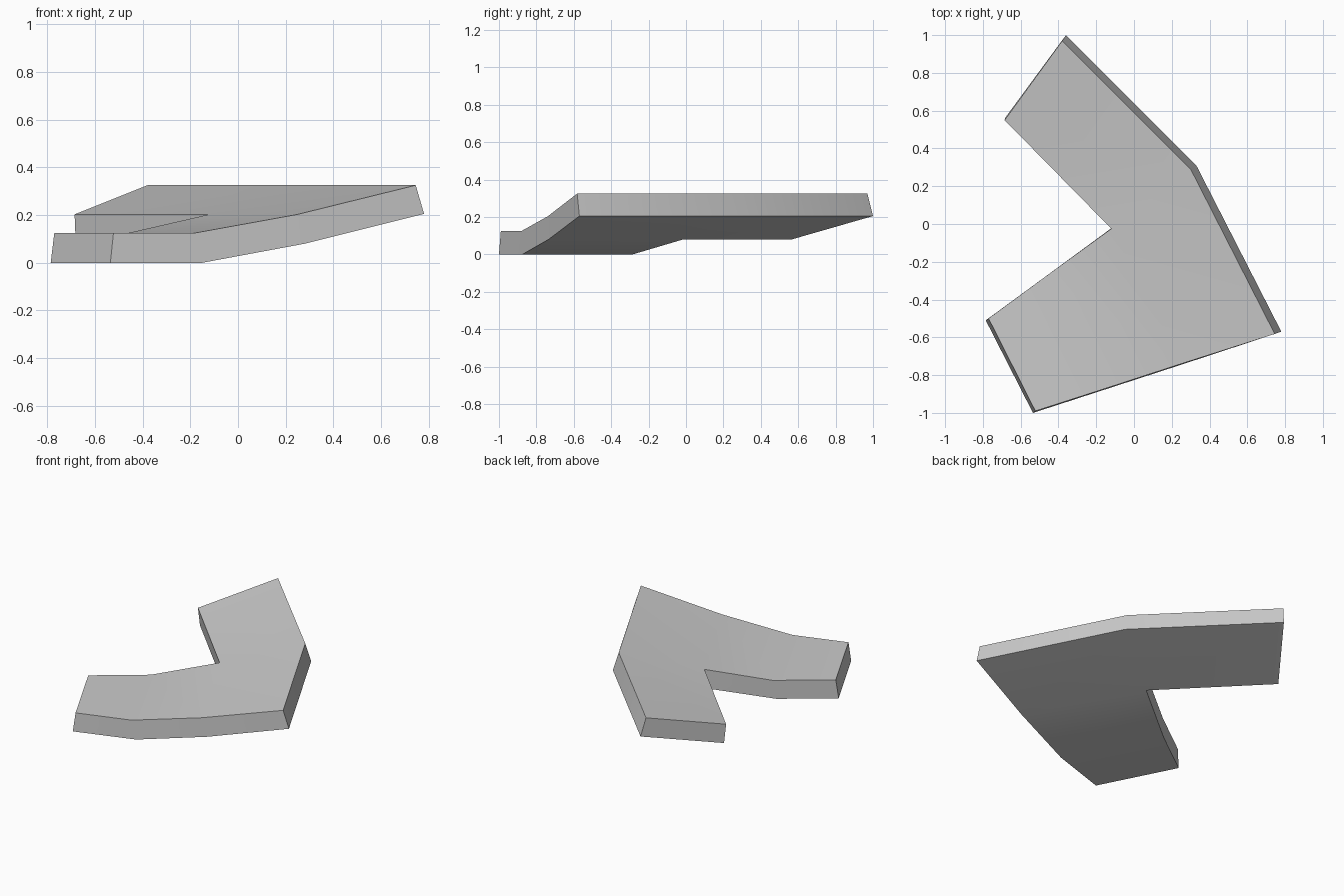
import bpy
import bmesh
import math

default_cube = bpy.data.objects.get("Cube")
if default_cube:
    bpy.data.objects.remove(default_cube, do_unlink=True)

# Grey material
grey = bpy.data.materials.new("plain grey")
grey.use_nodes = True
grey_colour = (0.6, 0.6, 0.6, 1)
grey.diffuse_color = grey_colour
grey.node_tree.nodes["Principled BSDF"].inputs["Base Color"].default_value = grey_colour

# Corners and fold ends: (x, y) on the upper side, then (x, y) on the underside
corners = {
    "left_tip_inner": ((-.77, -.50), (-.785, -.51)),
    "left_tip_outer": ((-.522, -.99), (-.535, -1)),
    "low_fold_inner": ((-.46, -.272), (-.478, -.285)),
    "low_fold_outer": ((-.18, -.88), (-.15, -.875)),
    "notch": ((-.12, -.025), (-.11, -.015)),
    "mid_fold_outer": ((.25, -.74), (.28, -.735)),
    "elbow": ((.30, .29), (.33, .31)),
    "right_tip": ((.745, -.582), (.78, -.57)),
    "back_tip_inner": ((-.685, .55), (-.68, .565)),
    "back_tip_outer": ((-.38, .97), (-.36, 1)),
}

# Heights (upper, under) of the three fold levels
low, middle, high = (.125, 0), (.203, .08), (.325, .205)
levels = {name: middle for name in corners}
for name in ("left_tip_inner", "left_tip_outer", "low_fold_inner", "low_fold_outer"):
    levels[name] = low
for name in ("elbow", "right_tip", "back_tip_outer"):
    levels[name] = high

# Flat panels between the folds, counter-clockwise from above
panels = [
    ("left_tip_inner", "left_tip_outer", "low_fold_outer", "low_fold_inner"),
    ("low_fold_inner", "low_fold_outer", "mid_fold_outer", "notch"),
    ("notch", "mid_fold_outer", "right_tip", "elbow"),
    ("back_tip_inner", "notch", "elbow", "back_tip_outer"),
]

bm = bmesh.new()
upper, under = {}, {}
for name, (top_xy, base_xy) in corners.items():
    top_z, base_z = levels[name]
    upper[name] = bm.verts.new((*top_xy, top_z))
    under[name] = bm.verts.new((*base_xy, base_z))

# Upper and lower skins, then side walls along the open rim
for panel in panels:
    bm.faces.new([upper[name] for name in panel])
    bm.faces.new([under[name] for name in reversed(panel)])
edges = [(p[i - 1], p[i]) for p in panels for i in range(len(p))]
for start, end in edges:
    if (end, start) not in edges:
        bm.faces.new((upper[end], upper[start], under[start], under[end]))
bmesh.ops.recalc_face_normals(bm, faces=bm.faces)

mesh = bpy.data.meshes.new("bent_plate")
bm.to_mesh(mesh)
bm.free()
mesh.materials.append(grey)
plate = bpy.data.objects.new("bent_plate", mesh)
bpy.context.collection.objects.link(plate)

# Soft folds, crisp rim
bpy.ops.object.select_all(action="DESELECT")
plate.select_set(True)
bpy.context.view_layer.objects.active = plate
bpy.ops.object.shade_smooth_by_angle(angle=math.radians(30))
